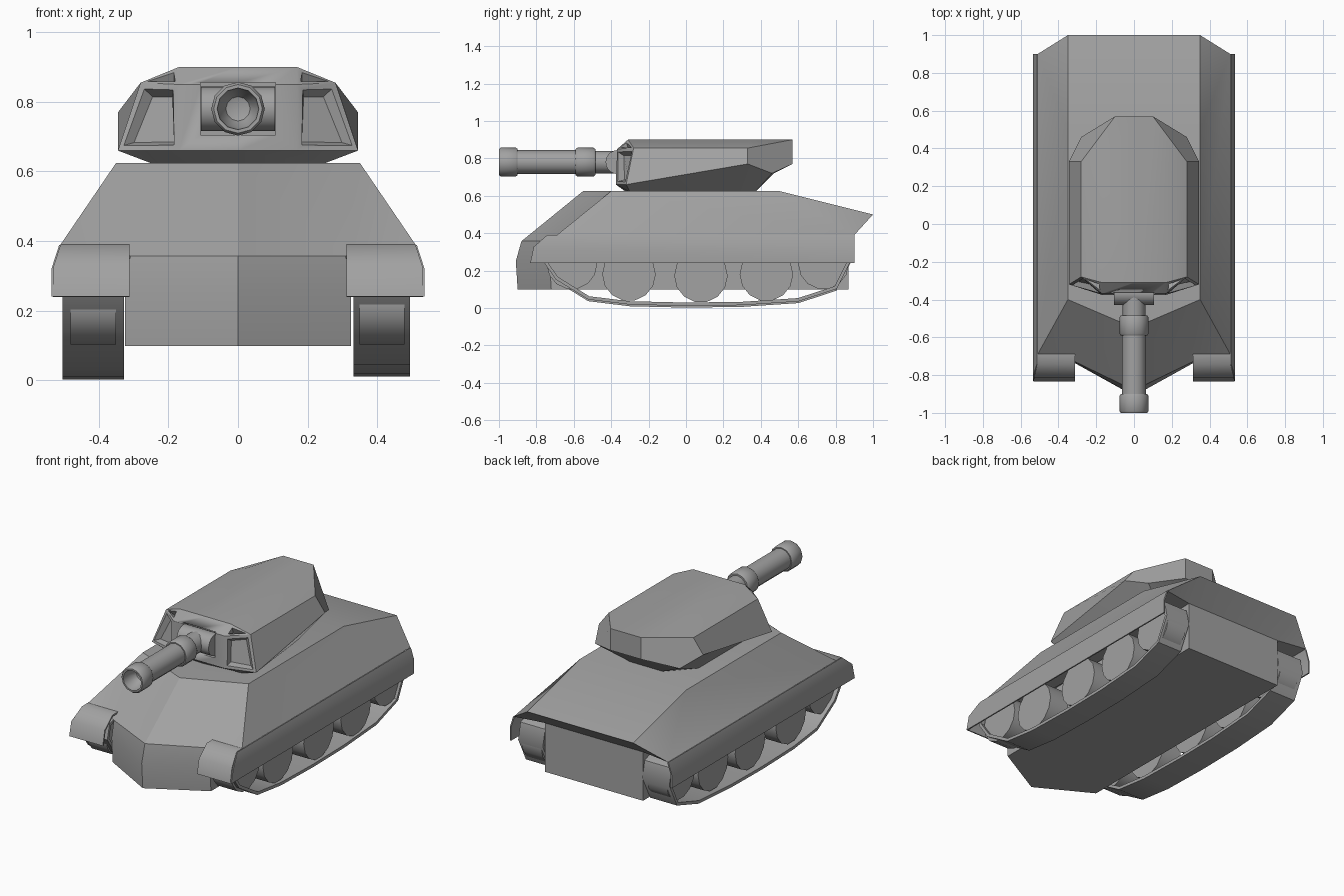
import bpy, bmesh, math
from mathutils import Matrix, Vector

old = bpy.data.objects.get("Cube")
if old:
    bpy.data.objects.remove(old, do_unlink=True)

GREY = (0.36, 0.36, 0.36, 1)
paint = bpy.data.materials.new("plain grey")
paint.use_nodes = True
paint.diffuse_color = GREY
paint.node_tree.nodes["Principled BSDF"].inputs["Base Color"].default_value = GREY


def finish(name, bm, angle=30, thickness=0):
    """Turn a bmesh into a shaded, painted object."""
    bmesh.ops.recalc_face_normals(bm, faces=bm.faces)
    mesh = bpy.data.meshes.new(name)
    bm.to_mesh(mesh)
    bm.free()
    mesh.materials.append(paint)
    ob = bpy.data.objects.new(name, mesh)
    bpy.context.collection.objects.link(ob)
    bpy.ops.object.select_all(action='DESELECT')
    ob.select_set(True)
    bpy.context.view_layer.objects.active = ob
    if thickness:
        mod = ob.modifiers.new("thickness", 'SOLIDIFY')
        mod.thickness = thickness
        mod.offset = 0
        bpy.ops.object.modifier_apply(modifier=mod.name)
    bpy.ops.object.shade_smooth_by_angle(angle=math.radians(angle))
    return ob


def mirrored(points, faces):
    """Build named half-points and faces on both sides of x = 0."""
    bm = bmesh.new()
    left = {k: bm.verts.new(p) for k, p in points.items()}
    right = {k: left[k] if p[0] == 0 else bm.verts.new((-p[0], p[1], p[2]))
             for k, p in points.items()}
    for face in faces:
        keys = face.split()
        bm.faces.new([left[k] for k in keys])
        bm.faces.new([right[k] for k in reversed(keys)])
    bmesh.ops.recalc_face_normals(bm, faces=bm.faces)
    return bm


def cylinder(name, radius, length, centre, axis, sides):
    bm = bmesh.new()
    turn = Vector((0, 0, 1)).rotation_difference(Vector(axis)).to_matrix().to_4x4()
    bmesh.ops.create_cone(bm, cap_ends=True, segments=sides, radius1=radius, radius2=radius,
                          depth=length, matrix=Matrix.Translation(centre) @ turn)
    return finish(name, bm)


# Hull: deck, sloped sides, pointed nose and lower box
hull = {
    "deck_f": (0, -.55, .625), "deck_fs": (.35, -.4, .625),
    "deck_b": (0, .5, .625), "deck_bs": (.35, .5, .625),
    "tail": (0, 1, .5), "tail_s": (.35, 1, .5),
    "side_f": (.51, -.69, .39), "side_b": (.51, .9, .39),
    "nose": (0, -.88, .357), "nose_s": (.31, -.73, .357),
    "chin": (0, -.91, .25), "chin_s": (.325, -.73, .25),
    "keel_f": (0, -.9, .098), "keel_fs": (.325, -.72, .098),
    "keel_b": (0, .87, .098), "keel_bs": (.325, .87, .098),
    "back": (0, .87, .39), "back_s": (.325, .87, .39),
}
finish("hull", mirrored(hull, [
    "deck_f deck_fs deck_bs deck_b", "deck_b deck_bs tail_s tail",
    "deck_fs side_f side_b deck_bs", "deck_bs side_b tail_s",
    "deck_f nose nose_s deck_fs", "deck_fs nose_s side_f",
    "nose chin chin_s nose_s", "chin keel_f keel_fs chin_s",
    "keel_f keel_b keel_bs keel_fs", "keel_b back back_s keel_bs",
    "back tail tail_s back_s", "tail_s side_b back_s",
    "side_f nose_s back_s side_b", "nose_s chin_s keel_fs keel_bs back_s",
]))

# Side skirts
skirt = {
    "top_f": (.51, -.74, .388), "top_b": (.51, .9, .388),
    "mid_f": (.532, -.81, .32), "mid_b": (.532, .9, .32),
    "low_f": (.532, -.83, .24), "low_b": (.532, .9, .24),
}
finish("side_skirts", mirrored(skirt, ["top_f mid_f mid_b top_b", "mid_f low_f low_b mid_b"]),
       thickness=.008)

# Front fenders curving over the tracks
fender, strips = {}, []
for i, (x, y, z) in enumerate([(.51, -.68, .386), (.51, -.74, .386),
                               (.53, -.81, .325), (.532, -.828, .24)]):
    fender[f"in{i}"], fender[f"out{i}"] = (.312, y, z), (x, y, z)
    if i:
        strips.append(f"in{i-1} out{i-1} out{i} in{i}")
finish("front_fenders", mirrored(fender, strips), angle=50, thickness=.01)

# Tracks and road wheels
belt = [(-.76, .25), (-.69, .15), (-.52, .045), (-.3, .018), (0, .011), (.3, .015),
        (.6, .035), (.8, .1), (.87, .24), (.85, .33), (.78, .355), (-.66, .355), (-.74, .33)]
wheels = [(-.61, .235, .135), (-.305, .18, .143), (.08, .172, .143),
          (.43, .18, .143), (.735, .235, .135)]
for side, inner, outer, lift in (("left", .332, .495, .009), ("right", -.327, -.505, 0)):
    bm = bmesh.new()
    rows = [[bm.verts.new((x, y, z + lift)) for y, z in belt] for x in (inner, outer)]
    for i in range(len(belt)):
        bm.faces.new((rows[0][i - 1], rows[0][i], rows[1][i], rows[1][i - 1]))
    finish(f"{side}_track", bm, angle=40, thickness=.018)
    for i, (y, z, r) in enumerate(wheels):
        cylinder(f"{side}_wheel_{i + 1}", r, .13, ((inner + outer) / 2, y, z), (1, 0, 0), 14)

# Turret shell
turret = {
    "t0": (0, -.31, .9), "t1": (.17, -.31, .9), "t2": (.28, -.28, .855),
    "t3": (.28, .33, .855), "t4": (.1, .57, .9), "t5": (.17, .33, .9), "t6": (0, .57, .9),
    "f0": (0, -.368, .85), "f1": (.17, -.368, .85),
    "w0": (0, -.375, .66), "w1": (.17, -.375, .66), "w2": (.345, -.32, .66),
    "w3": (.345, .33, .77), "w4": (.28, .46, .72),
    "r0": (0, .57, .77), "r1": (.1, .57, .77), "r2": (.1, .47, .72), "r3": (0, .47, .72),
    "p0": (0, -.32, .62), "p1": (.24, -.3, .62), "p2": (.24, .22, .62),
    "p3": (.1, .37, .62), "p4": (0, .37, .62),
}
bm = mirrored(turret, [
    "t0 t1 t5 t4 t6", "t1 t2 t3 t5", "t5 t3 t4", "t0 f0 f1 t1", "t1 f1 t2",
    "f0 w0 w1 f1", "f1 w1 w2 t2", "t2 w2 w3 t3", "t3 w3 w4 r1 t4", "t4 r1 r0 t6",
    "w0 p0 p1 w1", "w1 p1 w2", "w2 p1 p2 w3", "w3 p2 p3 w4", "w4 p3 r2", "w4 r2 r1",
    "r1 r2 r3 r0", "r2 p3 p4 r3", "p0 p4 p3 p2 p1",
])
# Recessed lamp windows in the two cheeks
cheeks = [f for f in bm.faces if f.calc_center_median().y < -.31
          and .2 < abs(f.calc_center_median().x) < .3 and f.calc_center_median().z > .7]
bmesh.ops.inset_individual(bm, faces=cheeks, thickness=.023, depth=0)
bmesh.ops.inset_individual(bm, faces=cheeks, thickness=.022, depth=-.03)
shell = finish("turret", bm)

# Gun opening cut into the turret front
bm = bmesh.new()
bmesh.ops.create_cube(bm, size=1, matrix=Matrix.Translation((0, -.37, .78))
                      @ Matrix.Diagonal((.215, .1, .15, 1)))
cutter = finish("opening_cutter", bm)
cutter.hide_render = True
cut = shell.modifiers.new("opening", 'BOOLEAN')
cut.object = cutter
cut.operation = 'DIFFERENCE'
cut.solver = 'EXACT'
bpy.context.view_layer.objects.active = shell
bpy.ops.object.modifier_apply(modifier=cut.name)
bpy.data.objects.remove(cutter, do_unlink=True)

# Gun mantlet and barrel with a hollow muzzle
cylinder("gun_mantlet", .064, .212, (0, -.366, .78), (1, 0, 0), 20)
profile = [(0, -.9), (.035, -.91), (.055, -.95), (.06, -1), (.07, -1), (.077, -.99),
           (.077, -.91), (.07, -.9), (.064, -.9), (.064, -.59), (.07, -.59), (.077, -.58),
           (.077, -.495), (.07, -.485), (.06, -.485), (.06, -.37), (0, -.37)]
bm = bmesh.new()
pts = [bm.verts.new((r, y, .78)) for r, y in profile]
edges = [bm.edges.new(pair) for pair in zip(pts, pts[1:])]
bmesh.ops.spin(bm, geom=pts + edges, cent=(0, 0, .78), axis=(0, 1, 0),
               angle=2 * math.pi, steps=12)
bmesh.ops.remove_doubles(bm, verts=bm.verts, dist=.0005)
finish("gun_barrel", bm, angle=40)
